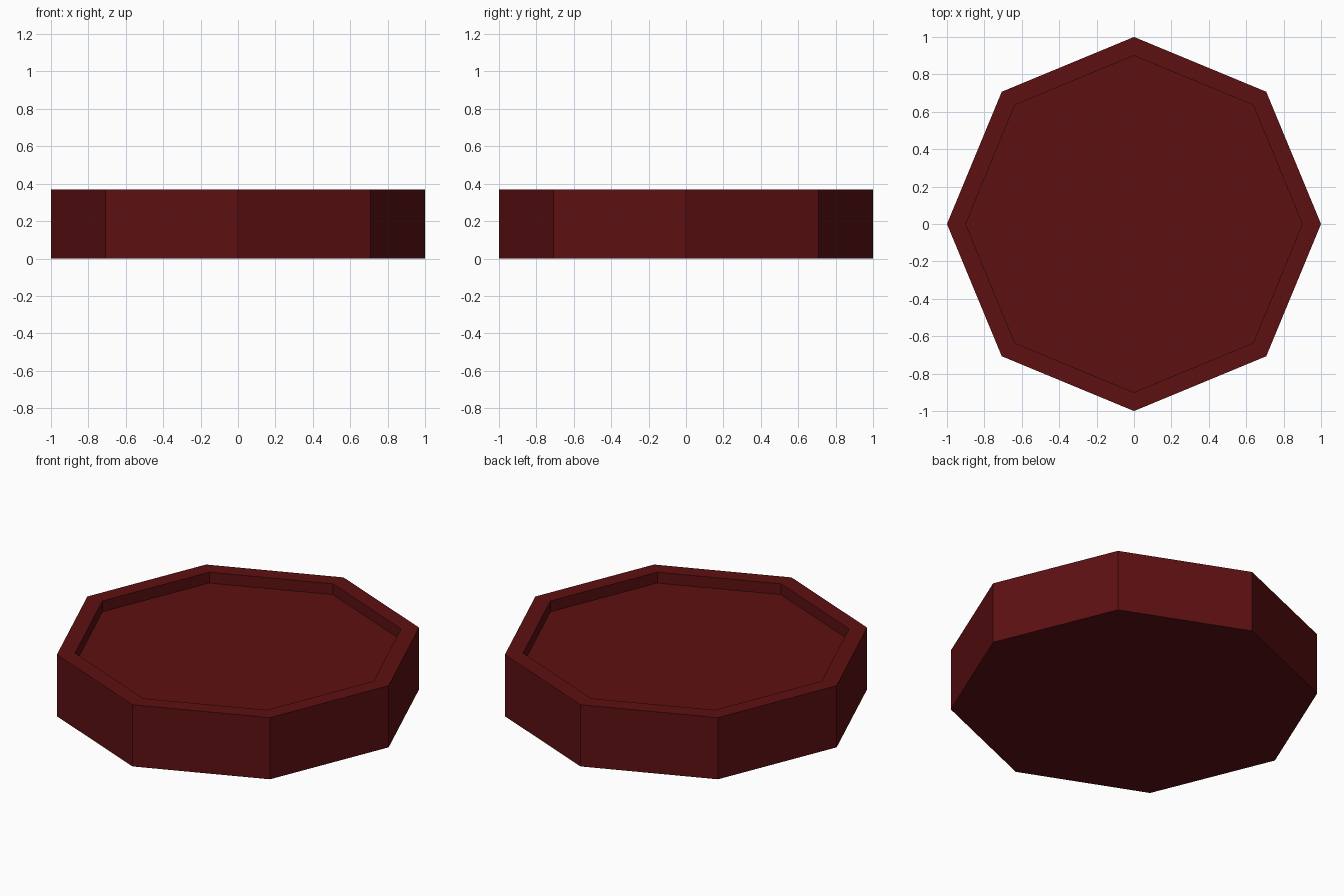
import bpy
import bmesh

cube = bpy.data.objects.get("Cube")
if cube:
    bpy.data.objects.remove(cube, do_unlink=True)

SIDES = 8
HEIGHT = 0.37
RIM_SCALE = 0.9
RECESS = 0.065

# Dark red finish
color = (0.11, 0.005, 0.006, 1.0)
red = bpy.data.materials.new("dark_red")
red.use_nodes = True
red.diffuse_color = color
red.node_tree.nodes["Principled BSDF"].inputs["Base Color"].default_value = color

# Solid octagonal body with corners on the axes
bm = bmesh.new()
base = bmesh.ops.create_circle(bm, cap_ends=True, segments=SIDES, radius=1.0)
bottom = bm.faces[:][0]
walls = bmesh.ops.extrude_face_region(bm, geom=[bottom], use_keep_orig=True)
top_verts = [g for g in walls["geom"] if isinstance(g, bmesh.types.BMVert)]
bmesh.ops.translate(bm, verts=top_verts, vec=(0, 0, HEIGHT))
bmesh.ops.recalc_face_normals(bm, faces=bm.faces[:])

# Raised rim around a shallow sunken floor
top = max(bm.faces, key=lambda f: f.calc_center_median().z)


def extrude_top(face):
    """Extrude one face and return the new cap."""
    result = bmesh.ops.extrude_discrete_faces(bm, faces=[face])
    return result["faces"][0]


floor = extrude_top(top)
for v in floor.verts:
    v.co.x *= RIM_SCALE
    v.co.y *= RIM_SCALE
floor = extrude_top(floor)
bmesh.ops.translate(bm, verts=floor.verts[:], vec=(0, 0, -RECESS))
bmesh.ops.recalc_face_normals(bm, faces=bm.faces[:])

mesh = bpy.data.meshes.new("octagonal_tray")
bm.to_mesh(mesh)
bm.free()
mesh.materials.append(red)
tray = bpy.data.objects.new("octagonal_tray", mesh)
bpy.context.collection.objects.link(tray)
